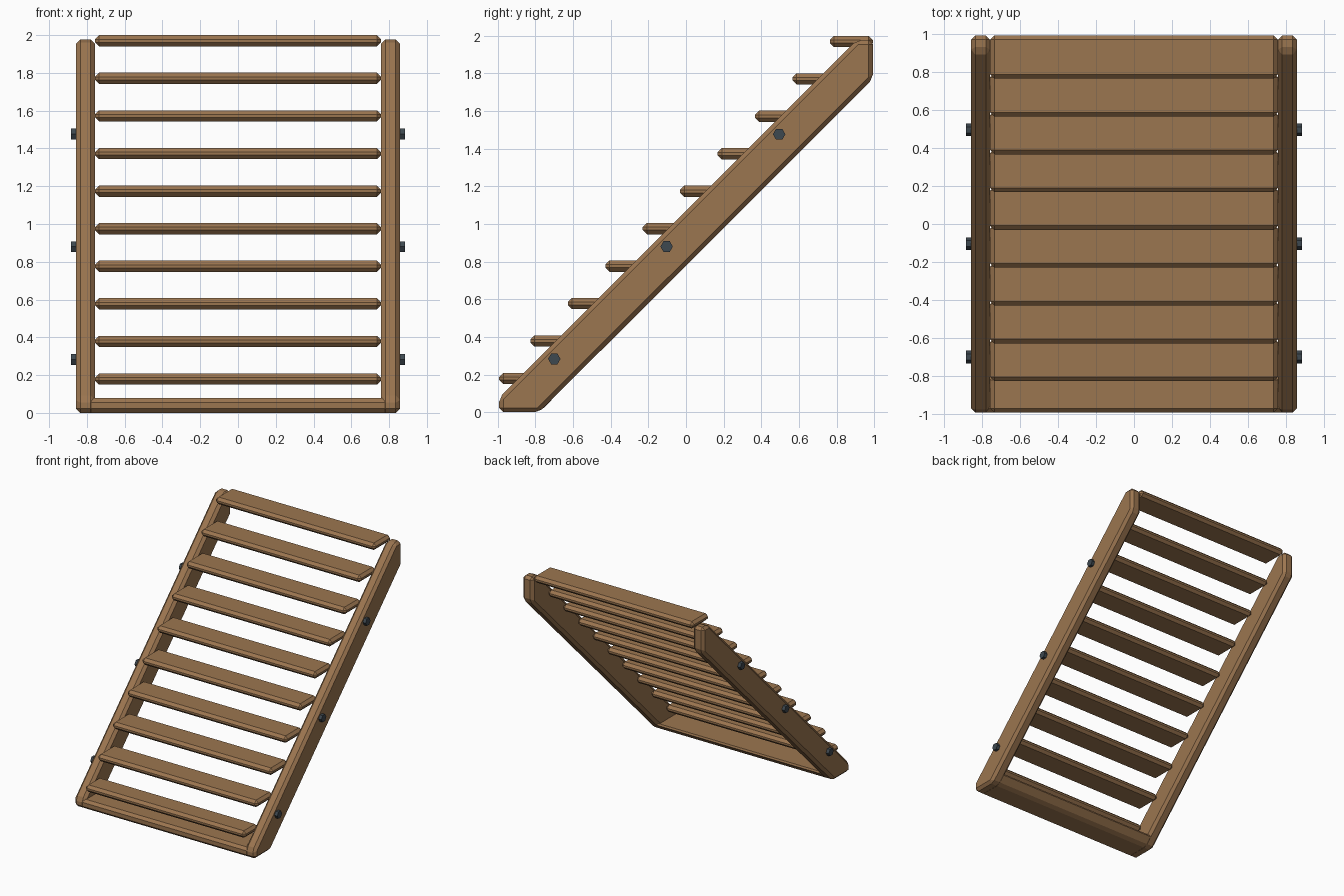
import bpy, bmesh, math
from mathutils import Matrix

cube = bpy.data.objects.get("Cube")
if cube:
    bpy.data.objects.remove(cube, do_unlink=True)


def material(name, color):
    mat = bpy.data.materials.new(name)
    mat.diffuse_color = color
    mat.use_nodes = True
    mat.node_tree.nodes["Principled BSDF"].inputs["Base Color"].default_value = color
    return mat


wood = material("brown wood", (0.33, 0.18, 0.08, 1))
metal = material("dark metal", (0.048, 0.065, 0.08, 1))


def finish(bm, name, mat, bevel=0.0):
    bmesh.ops.recalc_face_normals(bm, faces=bm.faces)
    mesh = bpy.data.meshes.new(name)
    bm.to_mesh(mesh)
    bm.free()
    mesh.materials.append(mat)
    obj = bpy.data.objects.new(name, mesh)
    bpy.context.collection.objects.link(obj)
    if bevel:
        mod = obj.modifiers.new("chamfer", "BEVEL")
        mod.width = bevel
        mod.segments = 1
        mod.limit_method = "ANGLE"
        mod.angle_limit = math.radians(20)
    return obj


def extrude_profile(name, profile, x0, x1, mat, bevel):
    """Extrude a (y, z) outline along x."""
    bm = bmesh.new()
    face = bm.faces.new([bm.verts.new((x0, y, z)) for y, z in profile])
    new = bmesh.ops.extrude_face_region(bm, geom=[face])["geom"]
    verts = [v for v in new if isinstance(v, bmesh.types.BMVert)]
    bmesh.ops.translate(bm, verts=verts, vec=(x1 - x0, 0, 0))
    return finish(bm, name, mat, bevel)


# Sloping side beams with vertical and flat cut ends
FRONT, BACK = -0.993, 0.993
beam = [(FRONT, 0), (-0.78, 0), (BACK, 1.77), (BACK, 1.978),
        (0.908, 1.978), (FRONT, 0.077)]
for side, sign in (("left", 1), ("right", -1)):
    extrude_profile(side + "_side_beam", beam, sign * 0.757, sign * 0.858, wood, 0.023)

# Floor rail joining the feet
rail = [(FRONT, 0), (-0.78, 0), (-0.70, 0.078), (FRONT, 0.078)]
extrude_profile("floor_rail", rail, -0.80, 0.80, wood, 0.022)

# Treads; the lowest is trimmed flush with the front
STEP = 0.199
for i in range(10):
    back = BACK - STEP * (9 - i)
    front = max(back - 0.228, FRONT)
    top = 2.0 - STEP * (9 - i)
    outline = [(front, top - 0.06), (back, top - 0.06), (back, top), (front, top)]
    extrude_profile(f"tread_{i + 1}", outline, -0.757, 0.757, wood, 0.022)

# Hexagonal bolt heads on the outer sides
for side, sign in (("left", 1), ("right", -1)):
    for i, (y, z) in enumerate([(-0.70, 0.283), (-0.103, 0.88), (0.495, 1.477)]):
        bm = bmesh.new()
        place = Matrix.Translation((sign * 0.865, y, z)) @ Matrix.Rotation(math.pi / 2, 4, "Y")
        bmesh.ops.create_cone(bm, cap_ends=True, segments=6, radius1=0.033,
                              radius2=0.033, depth=0.04, matrix=place)
        finish(bm, f"{side}_bolt_{i + 1}", metal)
